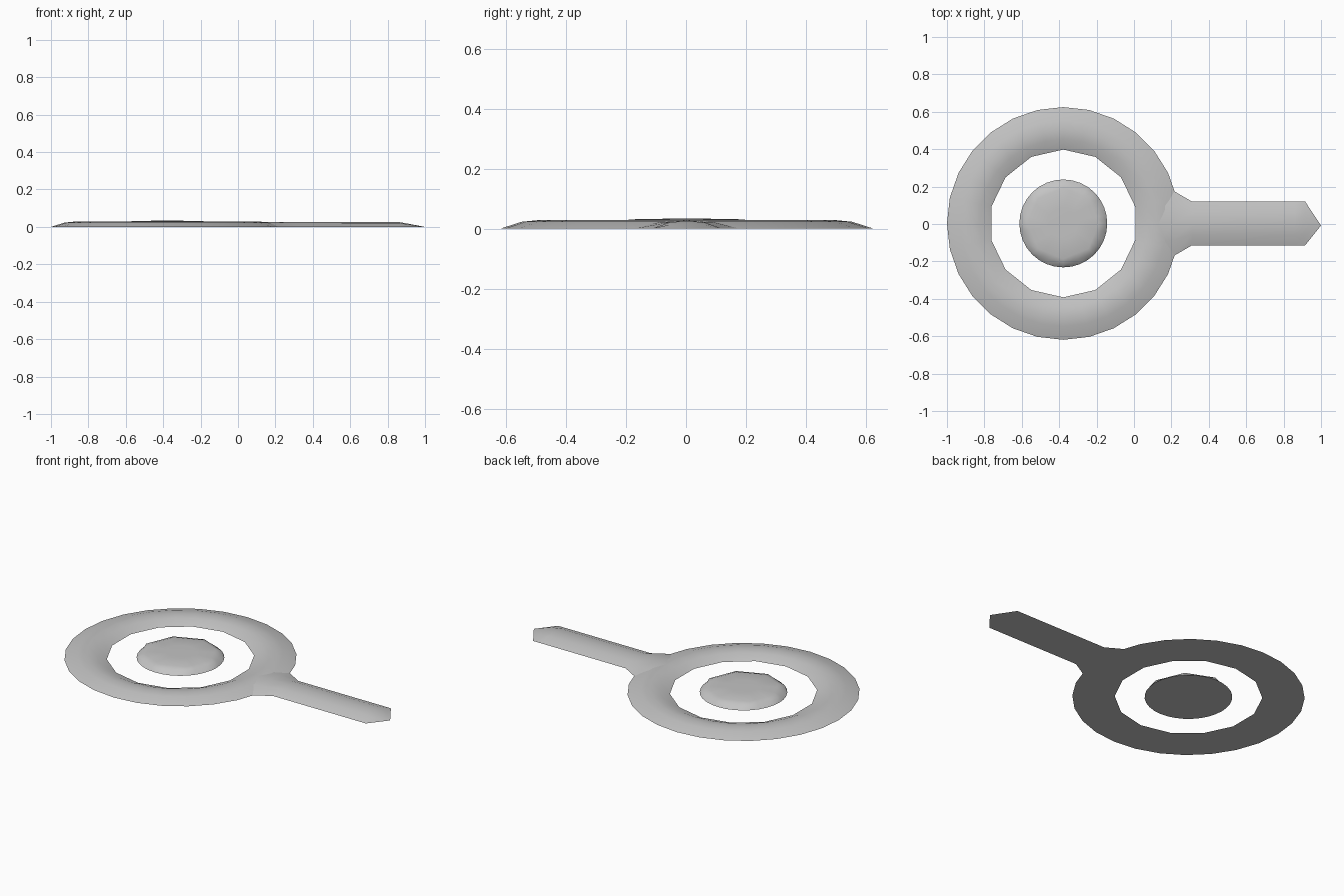
import bpy, bmesh, math

cube = bpy.data.objects.get("Cube")
if cube:
    bpy.data.objects.remove(cube, do_unlink=True)

# Single grey material
grey = bpy.data.materials.new("light grey")
grey.use_nodes = True
colour = (0.55, 0.55, 0.55, 1)
grey.diffuse_color = colour
grey.node_tree.nodes["Principled BSDF"].inputs["Base Color"].default_value = colour

CENTRE = (-0.378, 0.003)


def circle(radius, z, count, sides=None):
    """Loop of points; with sides given, they lie on a polygon of that many sides."""
    points = []
    for i in range(count):
        a = 2 * math.pi * i / count + math.pi / 2
        r = radius
        if sides:
            half = math.pi / sides
            local = (a - math.pi / 2) % (2 * half) - half
            r = radius * math.cos(half) / math.cos(local)
        points.append((CENTRE[0] + r * math.cos(a), CENTRE[1] + r * math.sin(a), z))
    return points


def loft(name, loops, join_ends=False, angle=40):
    """Skin closed loops, then either join last to first or cap both ends."""
    bm = bmesh.new()
    rows = [[bm.verts.new(p) for p in loop] for loop in loops]
    pairs = list(zip(rows, rows[1:]))
    if join_ends:
        pairs.append((rows[-1], rows[0]))
    else:
        bm.faces.new(rows[0])
        bm.faces.new(rows[-1])
    for a, b in pairs:
        for i in range(len(a)):
            j = (i + 1) % len(a)
            bm.faces.new((a[i], a[j], b[j], b[i]))
    bmesh.ops.remove_doubles(bm, verts=bm.verts, dist=0.0005)
    bmesh.ops.recalc_face_normals(bm, faces=bm.faces)
    mesh = bpy.data.meshes.new(name)
    bm.to_mesh(mesh)
    bm.free()
    mesh.materials.append(grey)
    obj = bpy.data.objects.new(name, mesh)
    bpy.context.collection.objects.link(obj)
    bpy.ops.object.select_all(action="DESELECT")
    obj.select_set(True)
    bpy.context.view_layer.objects.active = obj
    bpy.ops.object.shade_smooth_by_angle(angle=math.radians(angle))
    return obj


# Softly ridged ring with a coarser inner edge and a flat underside
loft("outer_ring", [
    circle(0.622, 0, 28),
    circle(0.55, 0.023, 28),
    circle(0.50, 0.028, 28),
    circle(0.45, 0.023, 28),
    circle(0.395, 0, 28, sides=14),
], join_ends=True)

# Central disc with an eight-sided flattened top
loft("centre_disc", [
    circle(0.235, 0, 32),
    circle(0.225, 0.02, 32, sides=8),
    circle(0.19, 0.031, 32, sides=8),
    circle(0.08, 0.033, 32),
])

# Handle: flared neck, straight bar and pointed tip, as x, half width, height
sections = [(0.13, 0.2, 0.027), (0.21, 0.175, 0.027), (0.31, 0.117, 0.027),
            (0.86, 0.117, 0.026), (0.915, 0.117, 0.016)]
outline = [(-1, 0), (-0.5, 0.8), (0, 1), (0.5, 0.8), (1, 0)]
loops = [[(x, w * u + 0.003, h * v) for u, v in outline] for x, w, h in sections]
loops.append([(1 - 0.0001 * i, -0.008, 0) for i in range(len(outline))])
loft("handle", loops)
